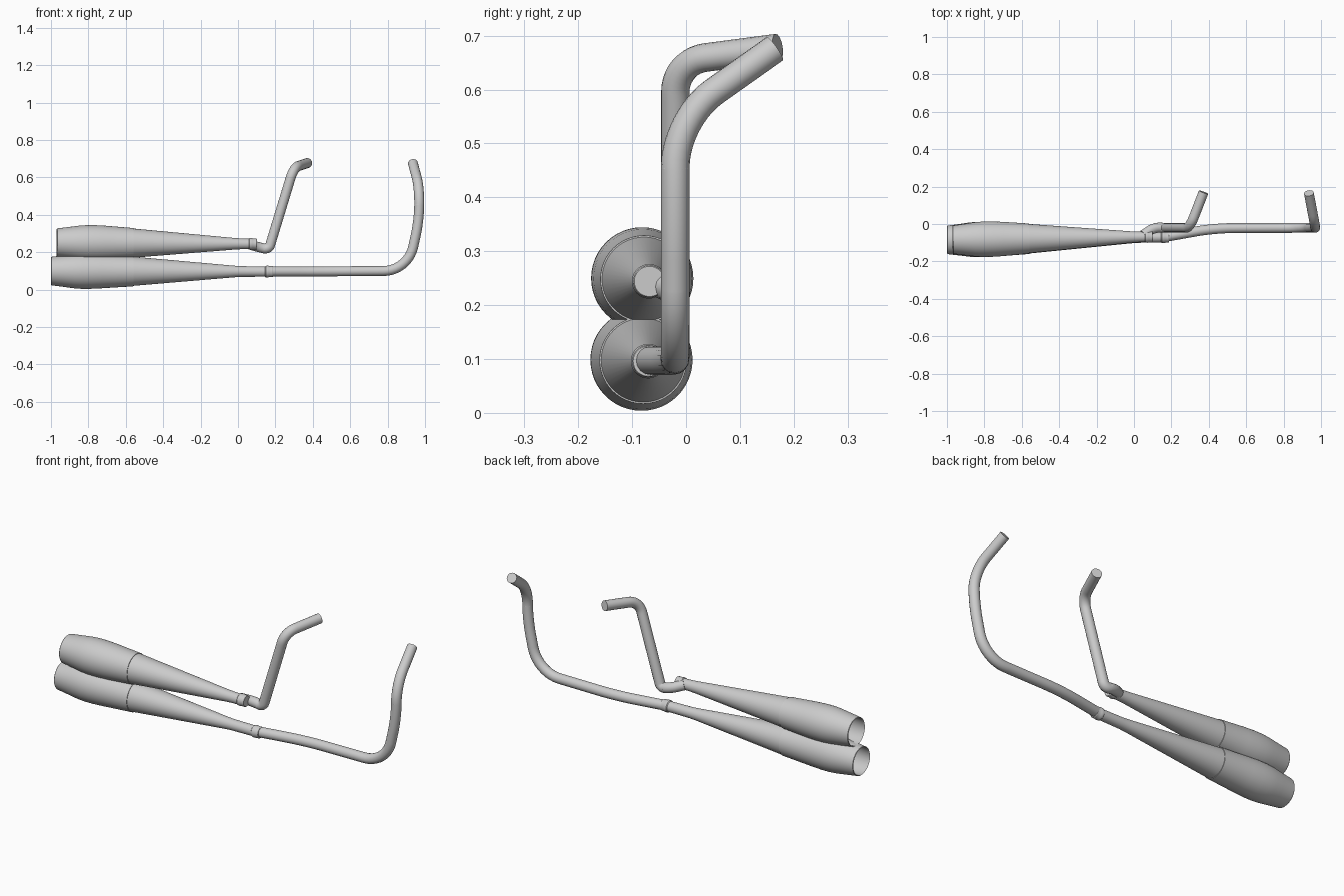
import bpy, bmesh, math
from mathutils import Vector

cube = bpy.data.objects.get("Cube")
if cube:
    bpy.data.objects.remove(cube, do_unlink=True)

steel = bpy.data.materials.new("light grey steel")
steel.use_nodes = True
GREY = (0.6, 0.6, 0.6, 1)
steel.diffuse_color = GREY
steel.node_tree.nodes["Principled BSDF"].inputs["Base Color"].default_value = GREY


def finish(name, mesh):
    """Link a mesh, give it the steel colour and smooth its rounded faces."""
    obj = bpy.data.objects.new(name, mesh)
    bpy.context.collection.objects.link(obj)
    mesh.materials.clear()
    mesh.materials.append(steel)
    bpy.ops.object.select_all(action='DESELECT')
    obj.select_set(True)
    bpy.context.view_layer.objects.active = obj
    bpy.ops.object.shade_smooth_by_angle(angle=math.radians(32))
    return obj


def lathe(name, start, end, profile, sides=48):
    """Turn a (distance, radius) profile around the line from start to end."""
    start, axis = Vector(start), (Vector(end) - Vector(start)).normalized()
    side = axis.cross(Vector((0, 0, 1))).normalized()
    up = side.cross(axis)
    bm = bmesh.new()
    rings = []
    for dist, radius in profile:
        ring = []
        for i in range(sides):
            a = math.tau * i / sides
            spoke = side * math.cos(a) + up * math.sin(a)
            ring.append(bm.verts.new(start + axis * dist + spoke * radius))
        rings.append(ring)
    for r0, r1 in zip(rings, rings[1:]):
        for i in range(sides):
            j = (i + 1) % sides
            bm.faces.new((r0[i], r0[j], r1[j], r1[i]))
    bm.faces.new(rings[0])
    bm.faces.new(rings[-1])
    bmesh.ops.recalc_face_normals(bm, faces=bm.faces)
    mesh = bpy.data.meshes.new(name)
    bm.to_mesh(mesh)
    bm.free()
    return finish(name, mesh)


def tube(name, corners, radius):
    """Sweep a round pipe along straight runs; each corner is (point, bend length)."""
    pts = [Vector(p) for p, _ in corners]
    knots = []
    for i, (_, cut) in enumerate(corners):
        p = pts[i]
        if cut == 0:
            knots.append((p, p, p))
            continue
        before = (pts[i - 1] - p).normalized()
        after = (pts[i + 1] - p).normalized()
        a, b = p + before * cut, p + after * cut
        knots.append((a + before * 0.01, a, p + before * cut * 0.42))
        knots.append((p + after * cut * 0.42, b, b + after * 0.01))
    curve = bpy.data.curves.new(name, 'CURVE')
    curve.dimensions = '3D'
    curve.bevel_depth = radius
    curve.bevel_resolution = 6
    curve.resolution_u = 10
    curve.use_fill_caps = True
    spline = curve.splines.new('BEZIER')
    spline.bezier_points.add(len(knots) - 1)
    for bp, (left, co, right) in zip(spline.bezier_points, knots):
        bp.handle_left_type = bp.handle_right_type = 'FREE'
        bp.handle_left, bp.co, bp.handle_right = left, co, right
    helper = bpy.data.objects.new(name + "_path", curve)
    bpy.context.collection.objects.link(helper)
    bpy.context.view_layer.update()
    graph = bpy.context.evaluated_depsgraph_get()
    mesh = bpy.data.meshes.new_from_object(helper.evaluated_get(graph))
    bpy.data.objects.remove(helper, do_unlink=True)
    return finish(name, mesh)


def muffler(label, start, end):
    """Hollow tapered silencer with a seam, plus the clamp collar on its neck."""
    length = (Vector(end) - Vector(start)).length
    seam = -0.56 - start[0]
    neck = -start[0]
    lathe(label + "_muffler", start, end, [
        # bore, from the closed inner end back to the open tail
        (seam, 0.074), (0.17, 0.088), (0.004, 0.071), (0, 0.073),
        # outer shell
        (0.003, 0.076), (0.08, 0.086), (0.12, 0.0915), (0.16, 0.0945), (0.21, 0.0945),
        (0.27, 0.0915), (seam - 0.006, 0.081), (seam, 0.081), (seam, 0.078),
        (neck - 0.02, 0.031), (neck + 0.02, 0.0285), (length - 0.02, 0.027)])
    lathe(label + "_collar", start, end, [
        (length - 0.042, 0.027), (length - 0.038, 0.031), (length - 0.026, 0.032),
        (length - 0.022, 0.030), (length - 0.003, 0.030), (length, 0.028)])


# Silencers
muffler("upper", (-0.97, -0.084, 0.251), (0.1, -0.068, 0.244))
muffler("lower", (-1.0, -0.085, 0.099), (0.187, -0.07, 0.096))

# Header pipes
tube("upper_pipe", [
    ((0.05, -0.058, 0.245), 0), ((0.11, -0.018, 0.226), 0.03),
    ((0.165, -0.02, 0.215), 0.025), ((0.298, -0.02, 0.652), 0.06),
    ((0.372, 0.17, 0.677), 0)], 0.0265)
tube("lower_pipe", [
    ((0.15, -0.072, 0.097), 0), ((0.43, -0.022, 0.097), 0.1),
    ((0.908, -0.02, 0.1), 0.13), ((0.968, -0.02, 0.37), 0.08),
    ((0.97, -0.02, 0.545), 0.09), ((0.935, 0.165, 0.676), 0)], 0.0265)
